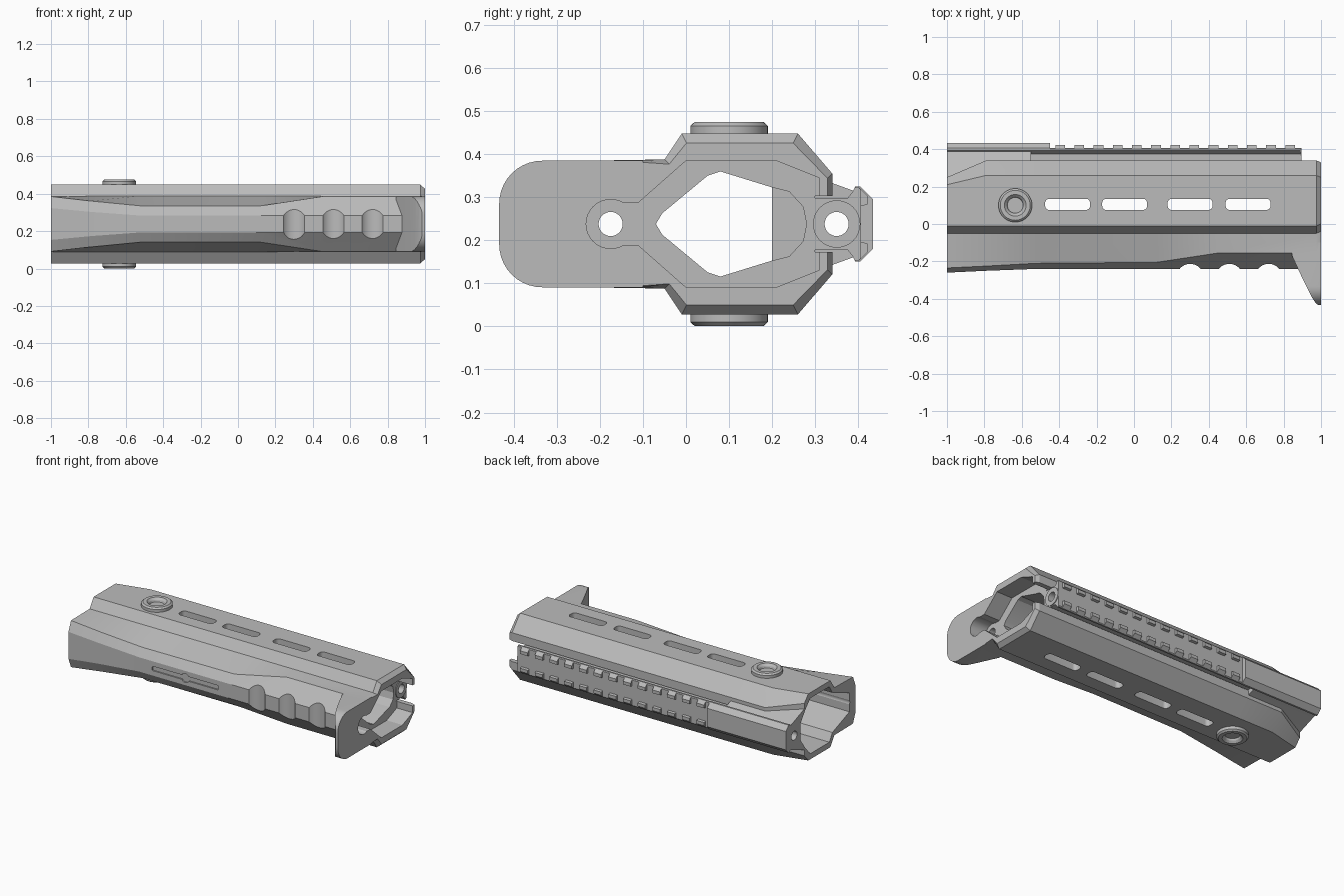
import bpy
import bmesh
from math import cos, sin, pi, radians

old = bpy.data.objects.get("Cube")
if old:
    bpy.data.objects.remove(old, do_unlink=True)

MID = 0.238  # height of the symmetry plane

grey = bpy.data.materials.new("matte grey")
grey.use_nodes = True
grey.diffuse_color = (0.5, 0.5, 0.5, 1)
grey.node_tree.nodes["Principled BSDF"].inputs["Base Color"].default_value = (0.5, 0.5, 0.5, 1)

parts, cutters = [], []


def loft(name, rings, keep=True):
    """Skin a list of equal point rings and cap both ends."""
    bm = bmesh.new()
    rows = [[bm.verts.new(p) for p in ring] for ring in rings]
    n = len(rows[0])
    for a, b in zip(rows, rows[1:]):
        for i in range(n):
            j = (i + 1) % n
            bm.faces.new((a[i], a[j], b[j], b[i]))
    bm.faces.new(rows[0][::-1])
    bm.faces.new(rows[-1])
    bmesh.ops.recalc_face_normals(bm, faces=bm.faces)
    mesh = bpy.data.meshes.new(name)
    bm.to_mesh(mesh)
    bm.free()
    mesh.materials.append(grey)
    ob = bpy.data.objects.new(name, mesh)
    bpy.context.collection.objects.link(ob)
    if keep:
        parts.append(ob)
    else:
        ob.hide_render = True
        cutters.append(ob)
    return ob


def mirrored(half):
    return half + [(y, -h) for y, h in reversed(half) if h]


def disc(cy, ch, r, n=32):
    return [(cy + r * cos(2 * pi * i / n), ch + r * sin(2 * pi * i / n)) for i in range(n)]


def rounded(a0, a1, b0, b1, r, n=6):
    """Rounded rectangle outline."""
    pts = []
    corners = ((a1 - r, b1 - r), (a0 + r, b1 - r), (a0 + r, b0 + r), (a1 - r, b0 + r))
    for k, (a, b) in enumerate(corners):
        for i in range(n + 1):
            t = pi / 2 * (k + i / n)
            pts.append((a + r * cos(t), b + r * sin(t)))
    return pts


def along_x(name, outline, x0, x1, keep=True):
    return loft(name, [[(x, y, MID + h) for y, h in outline] for x in (x0, x1)], keep)


def along_z(name, outline, h0, h1, keep=True):
    return loft(name, [[(x, y, MID + h) for x, y in outline] for h in (h0, h1)], keep)


def along_y(name, outline, y0, y1, keep=True):
    return loft(name, [[(x, y, MID + h) for x, h in outline] for y in (y0, y1)], keep)


def boolean(ob, other, operation="DIFFERENCE"):
    mod = ob.modifiers.new("cut", "BOOLEAN")
    mod.operation = operation
    mod.solver = "EXACT"
    mod.object = other
    bpy.context.view_layer.objects.active = ob
    bpy.ops.object.modifier_apply(modifier=mod.name)


# Main shell: facetted section that changes along the length
def section(x, yb, hb, yk, hk, ye, yf, hf, floor, inset=0):
    half = [(yb, hb), (yk, hk), (-0.05 + inset / 2, 0.15 - inset / 2),
            (-0.01 + inset / 2, 0.21 - inset), (ye - inset / 2, 0.21 - inset),
            (yf - inset / 2, hf - inset / 2), (yf - inset / 2, 0.065), (floor, 0.065)]
    return [(x, y, MID + h) for y, h in mirrored(half)]


upper = (0.26, 0.34, 0.117, 0.3)
grip = (-0.24, 0.045, -0.155, 0.147)
shell = loft("handguard_shell", [
    section(-1, -0.26, 0.085, -0.235, 0.147, 0.21, 0.25, 0.165, 0.2),
    section(-0.79, -0.25, 0.065, -0.225, 0.123, *upper),
    section(-0.52, -0.24, 0.045, -0.21, 0.097, *upper),
    section(0.12, -0.24, 0.045, -0.205, 0.097, *upper),
    section(0.45, *grip, *upper),
    section(0.975, *grip, *upper),
    section(1, *grip, *upper, 0.022)])

# Flared hand stop, rounded across its width, merged into the shell
stop = along_z("hand_stop", [(0.84, -0.1), (0.845, -0.17), (0.87, -0.225), (0.905, -0.3),
                             (0.95, -0.39), (0.97, -0.42), (0.985, -0.434), (1, -0.434),
                             (1, -0.1)], -0.2, 0.2, False)
boolean(stop, along_x("stop_outline", rounded(-0.434, 0, -0.147, 0.147, 0.1, 10), 0.8, 1.1, False),
        "INTERSECT")
boolean(shell, stop, "UNION")

# Bore and end recesses
bore = along_x("bore", mirrored([(-0.07, 0), (-0.055, 0.025), (0.05, 0.112), (0.08, 0.122),
                                 (0.2, 0.085), (0.24, 0.075), (0.272, 0.04), (0.28, 0)]),
               -1.1, 1.1, False)
front_recess = along_x("front_recess", mirrored([(-0.11, 0.05), (0, 0.147), (0.21, 0.147),
                                                 (0.31, 0.107)]), 0.89, 1.1, False)
screw_recess = along_x("screw_recess", disc(-0.175, 0, 0.057), 0.89, 1.1, False)
screw_neck = along_x("screw_neck", mirrored([(-0.17, 0.05), (-0.1, 0.05)]), 0.89, 1.1, False)
screw_hole = along_x("screw_hole", disc(-0.175, 0, 0.028), -1.1, 1.1, False)
rear_recess = along_x("rear_recess", mirrored([(-0.2, 0.06), (-0.03, 0.125), (0, 0.175),
                                               (0.19, 0.175), (0.24, 0.12), (0.29, 0.05)]),
                      -1.1, -0.68, False)
shell_cuts = [bore, front_recess, screw_recess, screw_neck, screw_hole, rear_recess]

# Side slots through both walls
for x0, x1 in ((-0.475, -0.235), (-0.17, 0.07), (0.18, 0.42), (0.49, 0.73)):
    shell_cuts.append(along_z("slot", rounded(x0, x1, 0.075, 0.135, 0.022), -0.4, 0.4, False))

# Finger grooves and shallow index groove under the grip
for x in (0.3, 0.51, 0.72):
    shell_cuts.append(along_z("finger_groove", disc(x, -0.285, 0.072, 40), -0.3, 0.3, False))
shell_cuts.append(along_y("index_groove", rounded(-0.43, 0.03, -0.014, 0.014, 0.005, 3),
                          -0.3, -0.232, False))
shell_cuts.append(along_y("index_dimple", disc(-0.2, 0, 0.028), -0.3, -0.232, False))
for c in shell_cuts:
    boolean(shell, c)

# Accessory rail: stem, screw tube, rear base and smooth cover
rail = along_x("rail", mirrored([(0.285, 0.06), (0.375, 0.06), (0.387, 0.075), (0.392, 0.085),
                                 (0.402, 0.085), (0.406, 0.08)]), -0.62, 0.89)
tube = along_x("rail_screw_tube", disc(0.35, 0, 0.055), 0.8, 0.895)
base = along_x("rail_rear_base", mirrored([(0.2, 0.15), (0.25, 0.13), (0.34, 0.095),
                                           (0.395, 0.075)]), -1, -0.55)
cover = along_x("rail_cover", mirrored([(0.388, 0.075), (0.393, 0.087), (0.405, 0.087),
                                        (0.434, 0.058)]), -1, -0.45)
rail_hole = along_x("rail_hole", disc(0.35, 0, 0.028), -1.1, 1.1, False)
for ob in (rail, tube, base):
    boolean(ob, rail_hole)
boolean(base, rear_recess)

# Two rows of rail teeth
for i in range(13):
    x = -0.395 + i * 0.1025
    for side in (-1, 1):
        tooth = [(0.396, 0.085), (0.402, 0.085), (0.422, 0.065), (0.422, 0.045), (0.396, 0.04)]
        along_x("rail_tooth", [(y, h * side) for y, h in tooth], x - 0.026, x + 0.026)

# Round sling sockets on both sides
profile = [(0.09, 0.2), (0.09, 0.228), (0.08, 0.237), (0.058, 0.237), (0.046, 0.225),
           (0.042, 0.214)]
for side, label in ((1, "upper"), (-1, "lower")):
    loft(label + "_sling_socket", [[(x, y, MID + side * h) for x, y in disc(-0.635, 0.1, r, 48)]
                                   for r, h in profile])

for c in cutters:
    bpy.data.objects.remove(c, do_unlink=True)

# Smooth only the rounded surfaces
bpy.ops.object.select_all(action="DESELECT")
for ob in parts:
    ob.select_set(True)
bpy.context.view_layer.objects.active = shell
bpy.ops.object.shade_smooth_by_angle(angle=radians(20))
